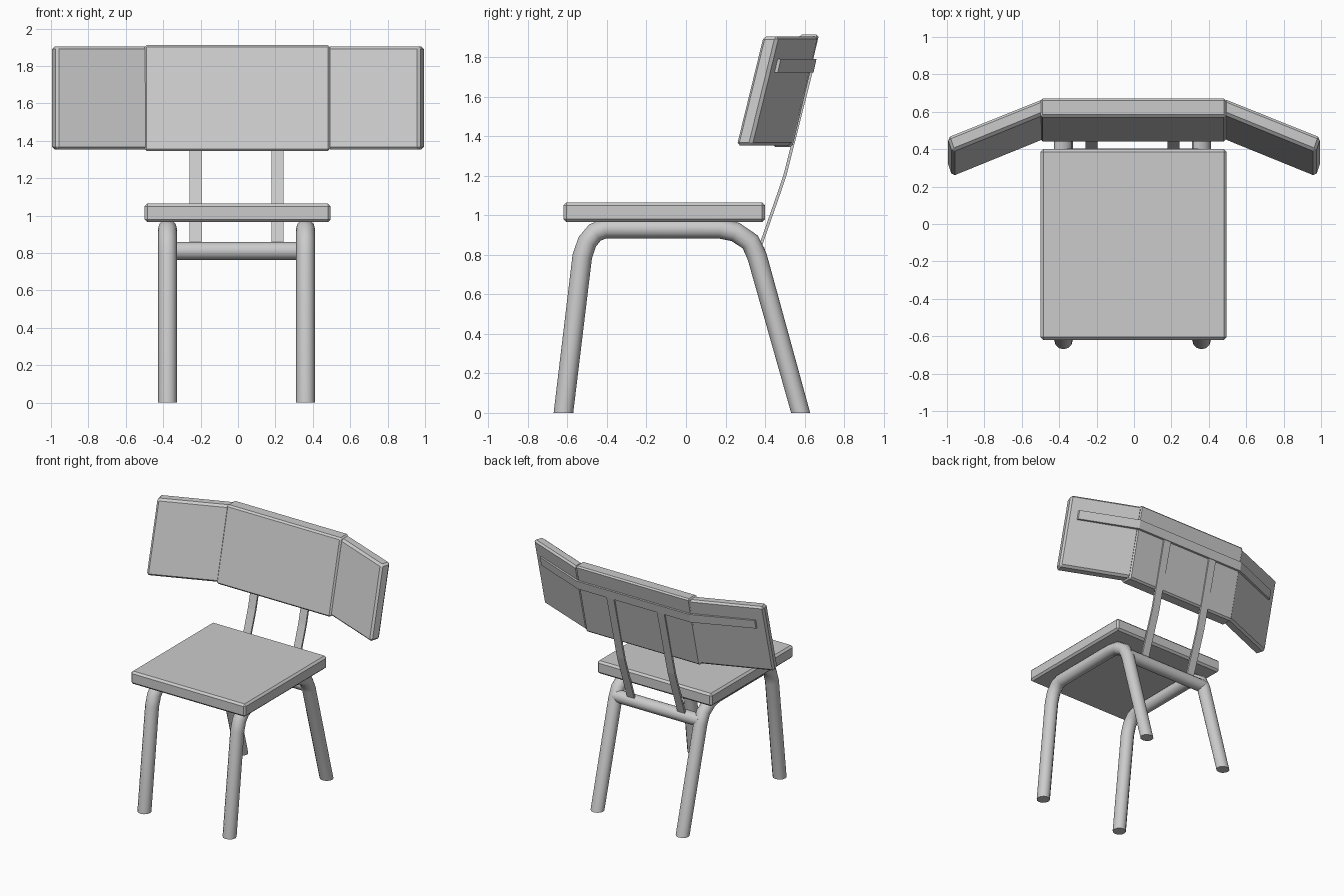
import bpy, bmesh

if "Cube" in bpy.data.objects:
    bpy.data.objects.remove(bpy.data.objects["Cube"])


def finish(name, bm, bevel=0.0):
    bmesh.ops.recalc_face_normals(bm, faces=bm.faces)
    mesh = bpy.data.meshes.new(name)
    bm.to_mesh(mesh)
    bm.free()
    ob = bpy.data.objects.new(name, mesh)
    bpy.context.collection.objects.link(ob)
    if bevel:
        mod = ob.modifiers.new("bevel", 'BEVEL')
        mod.width = bevel
        mod.segments = 1
    return ob


def prism(name, outline, z0, z1, lean=0.0, bevel=0.0):
    """Extrude an xy outline from z0 to z1, leaning towards +y."""
    bm = bmesh.new()
    low = [bm.verts.new((x, y, z0)) for x, y in outline]
    high = [bm.verts.new((x, y + lean, z1)) for x, y in outline]
    n = len(outline)
    bm.faces.new(low[::-1])
    bm.faces.new(high)
    for i in range(n):
        j = (i + 1) % n
        bm.faces.new((low[i], low[j], high[j], high[i]))
    return finish(name, bm, bevel)


def tube(name, points, radius):
    curve = bpy.data.curves.new(name, 'CURVE')
    curve.dimensions = '3D'
    curve.bevel_depth = radius
    curve.bevel_resolution = 4
    curve.use_fill_caps = True
    spline = curve.splines.new('POLY')
    spline.points.add(len(points) - 1)
    for p, co in zip(spline.points, points):
        p.co = (*co, 1)
    ob = bpy.data.objects.new(name, curve)
    bpy.context.collection.objects.link(ob)
    bpy.ops.object.select_all(action='DESELECT')
    ob.select_set(True)
    bpy.context.view_layer.objects.active = ob
    bpy.ops.object.convert(target='MESH')
    ob = bpy.context.view_layer.objects.active
    # level the feet on the floor
    for v in ob.data.vertices:
        if v.co.z < 0.05:
            v.co.z = 0
    # weld the caps, then smooth the round sides only
    bm = bmesh.new()
    bm.from_mesh(ob.data)
    bmesh.ops.remove_doubles(bm, verts=bm.verts, dist=0.0001)
    bmesh.ops.recalc_face_normals(bm, faces=bm.faces)
    bm.to_mesh(ob.data)
    bm.free()
    bpy.ops.object.shade_smooth_by_angle(angle=0.7)
    return ob


# Seat board
prism("seat", [(-0.5, -0.62), (0.495, -0.62), (0.495, 0.4), (-0.5, 0.4)],
      0.965, 1.065, bevel=0.015)

# Bent tube frames, each forming a front and a rear leg
side = [(-0.62, 0), (-0.525, 0.79), (-0.5, 0.865), (-0.46, 0.913), (-0.41, 0.932),
        (0.17, 0.932), (0.25, 0.915), (0.325, 0.865), (0.36, 0.79), (0.58, 0)]
for label, x in (("left", -0.377), ("right", 0.361)):
    tube(label + "_leg_frame", [(x, y, z) for y, z in side], 0.05)

# Rear crossbar
tube("rear_crossbar", [(-0.377, 0.355, 0.812), (0.361, 0.355, 0.812)], 0.048)

# Flat straps holding the backrest
path = [(0.375, 0.84), (0.48, 1.14), (0.5, 1.2), (0.648, 1.785)]
for label, x in (("left", -0.227), ("right", 0.21)):
    bm = bmesh.new()
    rows = [[bm.verts.new((x + dx, y + dy, z))
             for dx, dy in ((-0.032, -0.008), (0.032, -0.008), (0.032, 0.008), (-0.032, 0.008))]
            for y, z in path]
    for a, b in zip(rows, rows[1:]):
        for i in range(4):
            j = (i + 1) % 4
            bm.faces.new((a[i], a[j], b[j], b[i]))
    bm.faces.new(rows[0])
    bm.faces.new(rows[-1])
    finish(label + "_back_strap", bm)

# Backrest: leaning centre panel and two forward-angled wings
prism("backrest_centre", [(-0.5, 0.438), (0.492, 0.438), (0.492, 0.538), (-0.5, 0.538)],
      1.345, 1.913, lean=0.135, bevel=0.012)
wing = [(0.48, 0.452), (0.972, 0.252), (0.998, 0.33), (0.48, 0.538)]
for label, s in (("left", -1), ("right", 1)):
    prism(label + "_backrest_wing", [(s * x, y) for x, y in wing],
          1.353, 1.905, lean=0.135, bevel=0.015)

# Thin rail wrapping the rear of the backrest
half = [(0.49, 0.645), (0.93, 0.464)]
outer = [(-x, y) for x, y in half[::-1]] + half
inner = [(x, y - 0.025) for x, y in outer[::-1]]
prism("backrest_rail", outer + inner, 1.722, 1.79, lean=0.015)
